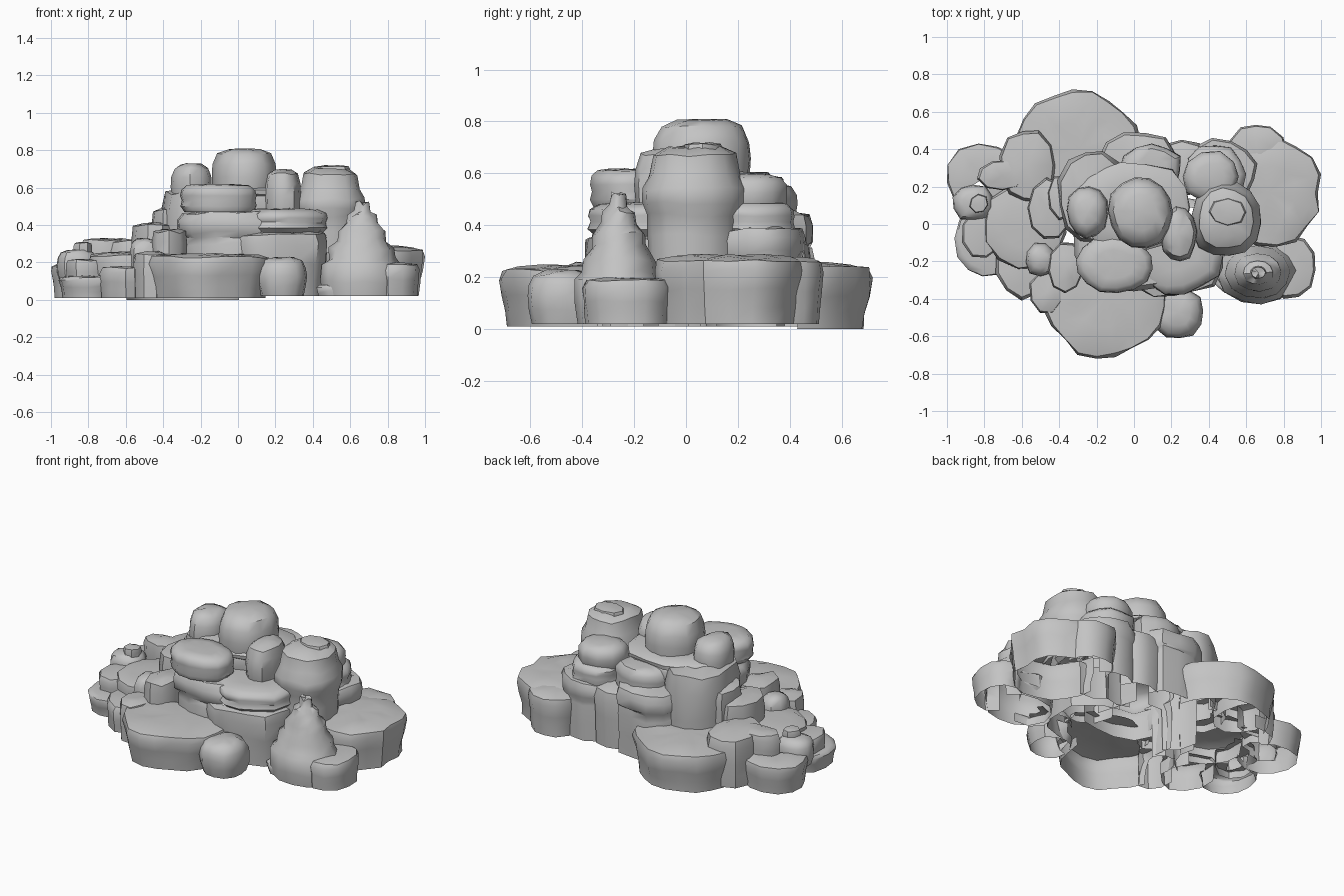
import bpy
import bmesh
import math
import random
from mathutils import Vector
from mathutils.bvhtree import BVHTree

random.seed(7)

old = bpy.data.objects.get("Cube")
if old:
    bpy.data.objects.remove(old, do_unlink=True)

# One stone colour
stone = bpy.data.materials.new("grey_stone")
stone.use_nodes = True
grey = (0.55, 0.55, 0.55, 1)
stone.diffuse_color = grey
stone.node_tree.nodes["Principled BSDF"].inputs["Base Color"].default_value = grey

# Side profiles from bottom to top: (radius, height), both relative
SLAB = [(.89, 0), (.91, .25), (.95, .5), (1, .78), (.96, .93), (.8, .97), (.5, 1)]
BLOCK = [(.94, 0), (.96, .25), (.98, .5), (1, .8), (.92, .96), (.5, 1)]
BOULDER = [(.86, 0), (.97, .25), (1, .5), (.96, .72), (.82, .9), (.5, .98)]
LEDGE = [(.92, 0), (.93, .3), (.94, .6), (.92, .68), (.99, .74), (1, .88), (.93, .97), (.5, 1)]
PILLOW = [(.9, 0), (1, .2), (.96, .42), (1, .6), (.97, .8), (.82, .96), (.5, 1)]
TOWER = [(.86, 0), (.88, .25), (.89, .42), (1, .52), (1, .64), (.86, .76), (.78, .94), (.5, 1)]
SPIRE = [(.94, 0), (1, .15), (.98, .32), (.82, .4), (.8, .5), (.6, .6), (.58, .7),
         (.4, .78), (.36, .86), (.2, .9), (.17, 1)]
RAYS = [Vector(d) for d in ((0, 0, 1), (1, 0, 0), (-1, 0, 0), (0, 1, 0), (0, -1, 0))]
LIFT = Vector((0, 0, .02))
rocks = []


def rock(name, profile, xs, ys, zs, sides=12, rough=.08):
    """Shape an irregular, open-bottomed stone that fills the given ranges."""
    outline = [1 - random.uniform(0, rough) * 1.6 for _ in range(sides)]
    turn = random.uniform(0, math.tau)
    bm = bmesh.new()
    rings = []
    for radius, height in profile:
        ring = []
        for i, reach in enumerate(outline):
            a = turn + math.tau * i / sides
            r = radius * reach * (1 + random.uniform(-.25, .25) * rough)
            # Slightly squarish outline
            c, s = math.cos(a), math.sin(a)
            r /= (abs(c) ** 2.25 + abs(s) ** 2.25) ** .44
            z = height + (random.uniform(-.35, .35) * rough if height else 0)
            ring.append(bm.verts.new((c * r, s * r, z)))
        rings.append(ring)
    for low, high in zip(rings, rings[1:]):
        for i in range(sides):
            j = (i + 1) % sides
            bm.faces.new((low[i], low[j], high[j], high[i]))
    tip = bm.verts.new((0, 0, 1))
    for i in range(sides):
        bm.faces.new((rings[-1][i], rings[-1][(i + 1) % sides], tip))
    for axis, (lo, hi) in enumerate((xs, ys, zs)):
        values = [v.co[axis] for v in bm.verts]
        base, span = min(values), max(values) - min(values)
        for v in bm.verts:
            v.co[axis] = lo + (v.co[axis] - base) / span * (hi - lo)
    rocks.append((name, bm, BVHTree.FromBMesh(bm)))


def buried(point, own):
    """True when another stone surrounds the point."""
    return any(tree is not own and all(tree.ray_cast(point, d)[0] for d in RAYS)
               for _, _, tree in rocks)


def finish(name, bm, own):
    """Drop the faces hidden inside other stones and make the object."""
    covered = {v for v in bm.verts if buried(v.co + LIFT, own)}
    hidden = [f for f in bm.faces if covered.issuperset(f.verts)
              and buried(f.calc_center_median() + LIFT, own)]
    bmesh.ops.delete(bm, geom=hidden, context='FACES')
    mesh = bpy.data.meshes.new(name)
    bm.to_mesh(mesh)
    bm.free()
    mesh.materials.append(stone)
    obj = bpy.data.objects.new(name, mesh)
    bpy.context.collection.objects.link(obj)
    bpy.ops.object.select_all(action='DESELECT')
    obj.select_set(True)
    bpy.context.view_layer.objects.active = obj
    bpy.ops.object.shade_smooth_by_angle(angle=math.radians(45))


# Broad flat slabs around the foot
rock("front_slab", SLAB, (-.49, .18), (-.72, -.05), (.01, .25), 20)
rock("back_slab", SLAB, (-.63, .04), (.1, .72), (0, .26), 20)
rock("left_side_slab", SLAB, (.45, 1), (-.12, .46), (.02, .29), 18)
rock("left_back_slab", SLAB, (.5, .82), (.2, .53), (.02, .28), 12)
rock("front_foot_boulder", BOULDER, (.1, .37), (-.61, -.33), (.02, .23))

# Stepped spire and its footing
rock("spire", SPIRE, (.44, .88), (-.43, -.08), (.02, .53), 12)
rock("spire_footing", BLOCK, (.7, .97), (-.4, -.06), (.02, .2), 11)
rock("spire_step", BLOCK, (.42, .7), (-.38, -.2), (.02, .08), 8)

# Central tiers
rock("front_tier", SLAB, (-.05, .48), (-.39, .15), (.02, .38), 16)
rock("front_ledge", PILLOW, (-.02, .49), (-.38, .15), (.36, .49), 16, .06)
rock("core_tier", LEDGE, (-.34, .3), (-.36, .38), (.02, .49), 16)
rock("upper_core", LEDGE, (-.33, .3), (-.14, .33), (.45, .61), 14)
rock("right_core", BLOCK, (-.41, -.05), (-.1, .39), (.02, .6), 12)
rock("front_corner_block", BLOCK, (-.46, -.27), (-.37, -.1), (.01, .38), 9)

# Rear rocks
rock("rear_block", LEDGE, (-.19, .24), (.15, .49), (.02, .47), 12)
rock("rear_upper_block", PILLOW, (-.08, .25), (.15, .43), (.38, .56), 12)
rock("rear_middle_block", BLOCK, (.1, .42), (.15, .45), (.02, .4), 10)
rock("rear_left_block", LEDGE, (.27, .66), (.1, .46), (.02, .4), 12)
rock("rear_left_ledge", PILLOW, (.28, .6), (.1, .42), (.36, .49), 12)
rock("rear_left_boulder", BOULDER, (.26, .56), (.12, .39), (.45, .6), 10)

# Crowning boulders
rock("peak_boulder", BOULDER, (-.14, .21), (-.13, .25), (.5, .81), 14, .06)
rock("right_crown_boulder", BOULDER, (-.36, -.14), (-.08, .2), (.48, .73), 12, .07)
rock("front_crown_boulder", PILLOW, (-.31, .1), (-.37, -.06), (.47, .62), 14, .06)
rock("left_crown_boulder", BOULDER, (.14, .34), (-.2, .1), (.42, .7), 12)
rock("left_tower", TOWER, (.31, .68), (-.17, .24), (.25, .71), 14, .06)
rock("left_tower_cap", BLOCK, (.4, .6), (-.01, .14), (.6, .72), 8)

# Rubble stepping down the right side
rock("rubble_rear_step", BLOCK, (-.72, -.42), (.12, .5), (.01, .33), 11)
rock("rubble_upper_step", BLOCK, (-.57, -.34), (-.08, .25), (.01, .42), 9)
rock("rubble_top_step", BLOCK, (-.46, -.3), (.02, .26), (.2, .49), 8)
rock("rubble_middle_step", SLAB, (-.8, -.36), (-.24, .2), (.01, .26), 12)
rock("rubble_rear_slab", SLAB, (-1, -.6), (.06, .43), (.01, .2), 12)
rock("rubble_rear_cap", BLOCK, (-.84, -.58), (.18, .34), (.12, .33), 9)
rock("rubble_knob", BOULDER, (-.97, -.75), (.02, .21), (.1, .27), 10)
rock("rubble_knob_cap", BLOCK, (-.88, -.78), (.06, .16), (.2, .31), 7)
rock("rubble_front_slab", SLAB, (-.96, -.64), (-.28, .1), (.01, .13), 12)
rock("rubble_front_cap", BLOCK, (-.92, -.7), (-.18, .08), (.08, .22), 9)
rock("rubble_front_step", BLOCK, (-.74, -.44), (-.41, -.05), (.01, .18), 10)
rock("rubble_front_boulder", BOULDER, (-.58, -.42), (-.28, -.1), (.1, .33), 9)
rock("rubble_corner_stone", BLOCK, (-.56, -.38), (-.48, -.25), (.01, .26), 8)

for part in rocks:
    finish(*part)
